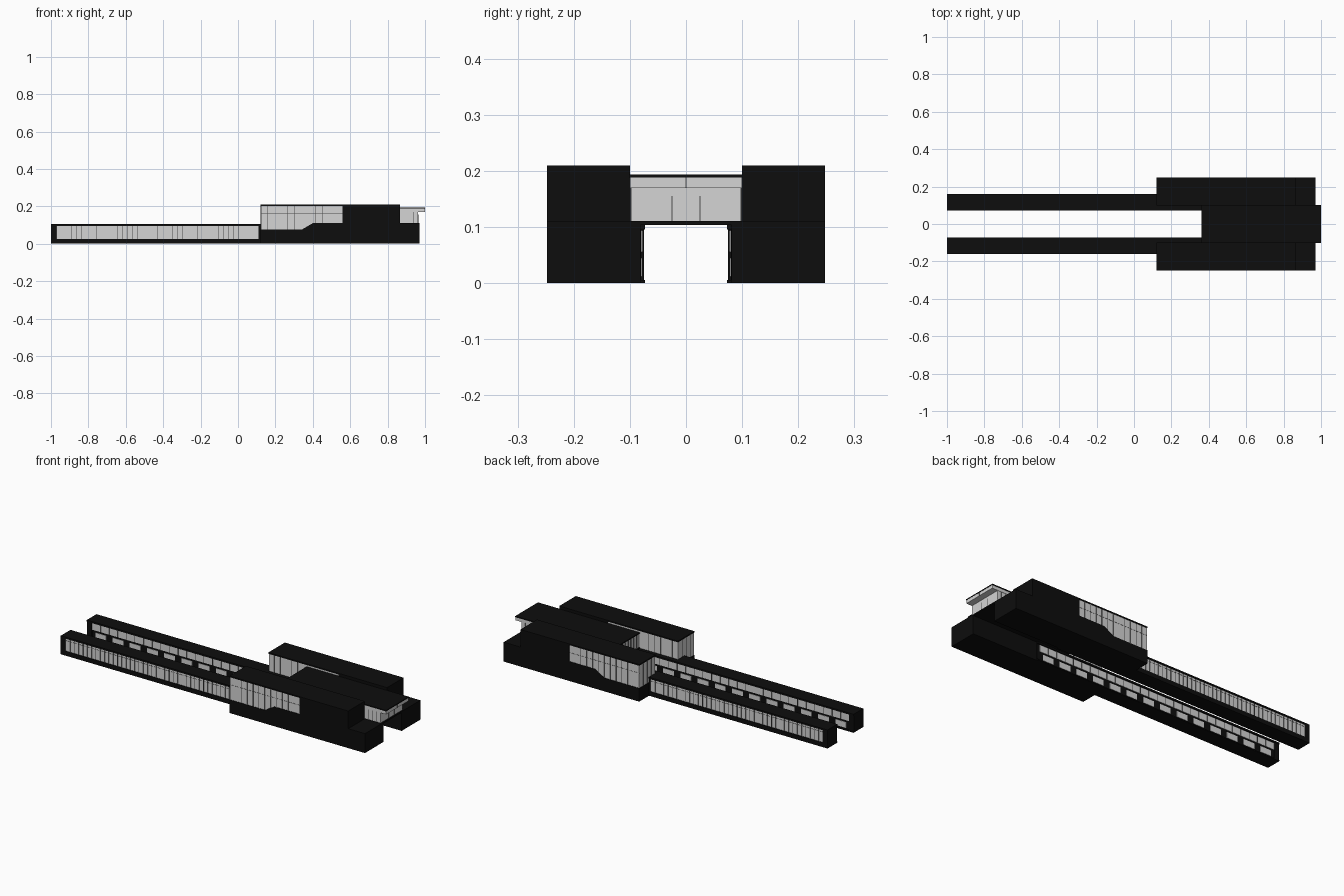
import bpy, bmesh

if "Cube" in bpy.data.objects:
    bpy.data.objects.remove(bpy.data.objects["Cube"])


def material(name, v):
    m = bpy.data.materials.new(name)
    m.diffuse_color = (v, v, v, 1)
    m.use_nodes = True
    m.node_tree.nodes["Principled BSDF"].inputs["Base Color"].default_value = m.diffuse_color
    return m


BLACK = material("black_cladding", 0.004)
GLASS = material("pale_glass", 0.66)
GREY = material("dark_grey_mullion", 0.07)


def finish(name, bm, mat):
    bmesh.ops.recalc_face_normals(bm, faces=bm.faces[:])
    me = bpy.data.meshes.new(name)
    bm.to_mesh(me)
    bm.free()
    me.materials.append(mat)
    ob = bpy.data.objects.new(name, me)
    bpy.context.collection.objects.link(ob)
    return ob


def boxes(name, mat, items):
    """Several axis-aligned boxes (x0,x1,y0,y1,z0,z1) in one object."""
    bm = bmesh.new()
    for x0, x1, y0, y1, z0, z1 in items:
        vs = bmesh.ops.create_cube(bm, size=1)["verts"]
        for v in vs:
            v.co.x = x1 if v.co.x > 0 else x0
            v.co.y = y1 if v.co.y > 0 else y0
            v.co.z = z1 if v.co.z > 0 else z0
    return finish(name, bm, mat)


def prism(name, mat, outline, y0, y1):
    """Extrude an xz outline from y0 to y1."""
    bm = bmesh.new()
    f = bm.faces.new([bm.verts.new((x, y0, z)) for x, z in outline])
    ext = bmesh.ops.extrude_face_region(bm, geom=[f])["geom"]
    for v in ext:
        if isinstance(v, bmesh.types.BMVert):
            v.co.y = y1
    return finish(name, bm, mat)


PITCH = 0.108
X0 = -0.97


def floor_z(x):
    """Lower edge of the hall glazing, with its sloping step."""
    return 0.075 + 0.035 * min(1, max(0, (x - 0.34) / 0.06))


for s, tag in ((-1, "front"), (1, "back")):
    def side(items):
        return [(a, b, min(s * c, s * d), max(s * c, s * d), e, f)
                for a, b, c, d, e, f in items]

    # long wing: core, plinth, roof and end wall
    boxes(tag + "_wing_frame", BLACK, side([
        (-0.99, 0.56, 0.08, 0.153, 0.006, 0.097),
        (-1, 0.56, 0.073, 0.16, 0, 0.006),
        (-1, 0.12, 0.153, 0.16, 0.006, 0.025),
        (-1, 0.56, 0.073, 0.16, 0.096, 0.105),
        (-1, X0, 0.075, 0.16, 0.006, 0.096),
        (0.11, 0.12, 0.153, 0.16, 0.025, 0.096)]))
    # outer glazing of the wing
    boxes(tag + "_wing_outer_glass", GLASS,
          side([(X0, 0.11, 0.153, 0.156, 0.025, 0.096)]))
    bars = [(X0, 0.11, 0.156, 0.157, 0.0835, 0.0847)]
    for i in range(41):
        x = X0 + i * PITCH / 4
        w = 0.0012 if i % 4 == 0 else 0.0004
        bars.append((x - w, x + w, 0.156, 0.159, 0.025, 0.096))
    boxes(tag + "_wing_outer_mullions", GREY, side(bars))
    # courtyard side: strip window above, separate windows below
    panes = [(X0, 0.542, 0.078, 0.08, 0.056, 0.094)]
    bars = []
    for i in range(14):
        x = X0 + i * PITCH
        panes.append((x + 0.02, x + 0.088, 0.078, 0.08, 0.012, 0.045))
        bars.append((x - 0.001, x + 0.001, 0.0755, 0.078, 0.056, 0.094))
        bars.append((x + 0.0534, x + 0.0546, 0.0755, 0.078, 0.056, 0.094))
    boxes(tag + "_wing_courtyard_windows", GLASS, side(panes))
    boxes(tag + "_wing_courtyard_mullions", GREY, side(bars))

    # main hall: stepped black base, solid upper block
    prism(tag + "_hall_base", BLACK,
          [(0.12, 0), (0.97, 0), (0.97, 0.11), (0.40, 0.11),
           (0.34, 0.075), (0.12, 0.075)], s * 0.081, s * 0.248)
    boxes(tag + "_hall_upper_block", BLACK,
          side([(0.56, 0.865, 0.10, 0.248, 0.108, 0.21)]))
    # glazed end of the hall
    prism(tag + "_hall_glass", GLASS,
          [(0.122, 0.075), (0.34, 0.075), (0.40, 0.11), (0.56, 0.11),
           (0.56, 0.204), (0.122, 0.204)], s * 0.102, s * 0.245)
    boxes(tag + "_hall_roof", BLACK,
          side([(0.12, 0.56, 0.10, 0.248, 0.203, 0.21)]))
    bars = []
    for i in range(1, 12):
        x = 0.12 + i * 0.0367
        w = 0.001 if i % 4 == 0 else 0.0004
        bars.append((x - w, x + w, 0.245, 0.2475, floor_z(x), 0.203))
        if x < 0.36:
            bars.append((x - w, x + w, 0.1, 0.102, 0.105, 0.203))
    for i in range(1, 4):
        y = 0.102 + i * 0.036
        bars.append((0.12, 0.122, y - 0.0006, y + 0.0006,
                     0.105 if y < 0.16 else 0.075, 0.203))
    bars.append((0.121, 0.56, 0.245, 0.246, 0.1595, 0.1605))
    boxes(tag + "_hall_mullions", GREY, side(bars))

# bridge joining the two halls
boxes("bridge_floor", BLACK, [(0.36, 0.97, -0.1, 0.1, 0.104, 0.111)])
boxes("bridge_glass", GLASS, [(0.364, 0.963, -0.098, 0.098, 0.111, 0.189)])
boxes("bridge_canopy_fascia", GLASS, [(0.867, 0.999, -0.1, 0.1, 0.17, 0.189)])
boxes("bridge_roof", BLACK, [(0.36, 1.0, -0.102, 0.102, 0.188, 0.194)])

# bridge mullions, doors and canopy joint
bars = [(0.9985, 1.0, -0.0007, 0.0007, 0.17, 0.188)]
for y in (-0.075, -0.05, -0.025, 0, 0.025, 0.05, 0.075):
    bars.append((0.361, 0.364, y - 0.0006, y + 0.0006, 0.111, 0.188))
for y in (-0.025, 0.025):
    bars.append((0.963, 0.965, y - 0.0008, y + 0.0008, 0.111, 0.155))
for x in (0.89, 0.915, 0.94):
    for y in (-0.099, 0.099):
        bars.append((x - 0.0005, x + 0.0005, y - 0.001, y + 0.001, 0.111, 0.17))
boxes("bridge_mullions", GREY, bars)
